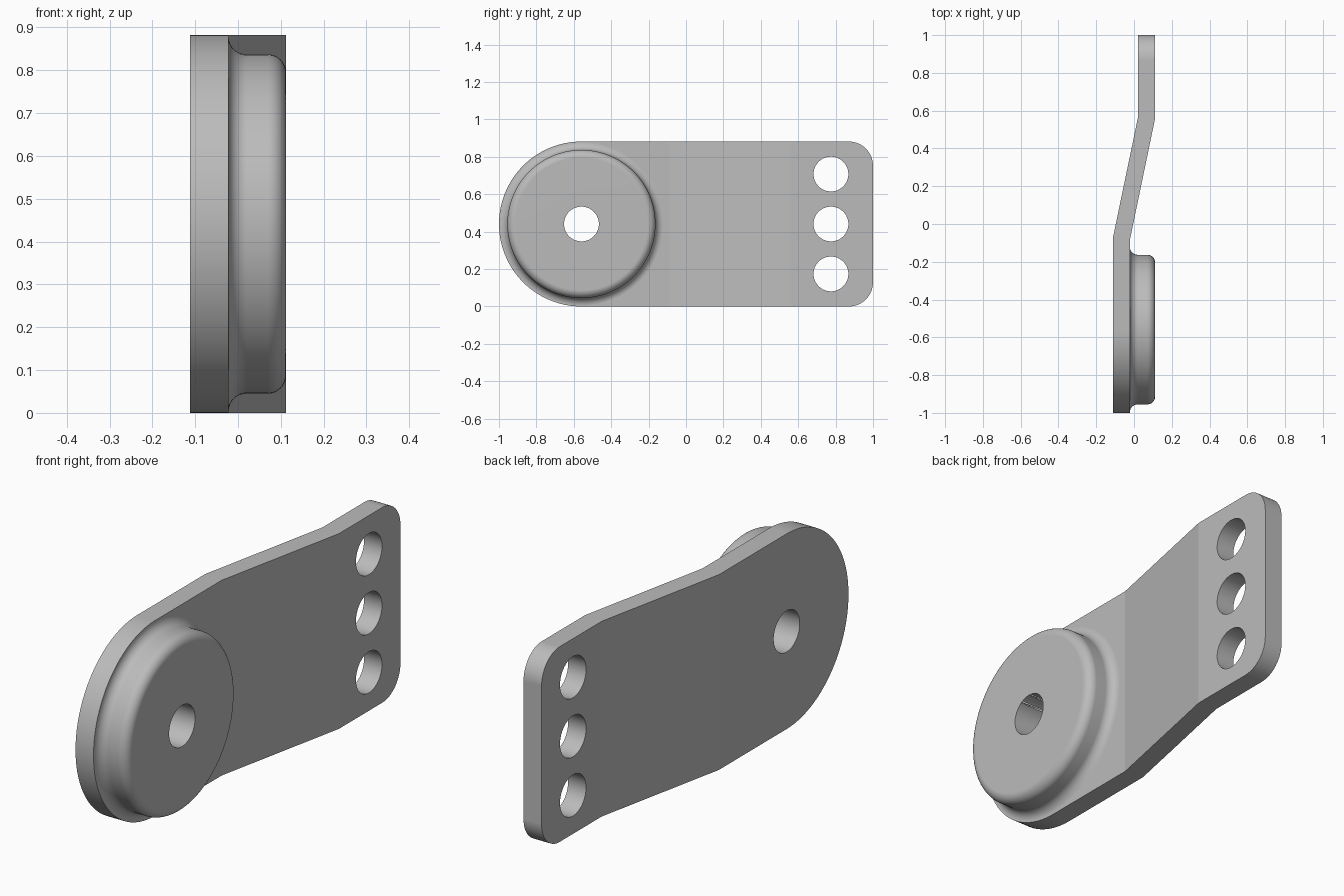
import bpy, bmesh
from math import pi, sin, cos, radians
from mathutils import Vector, Matrix

if "Cube" in bpy.data.objects:
    bpy.data.objects.remove(bpy.data.objects["Cube"], do_unlink=True)

HEIGHT = 0.882
R = HEIGHT / 2            # rounded end radius
PIVOT_Y = -1 + R          # centre of rounded end
FACE_X = -0.022           # boss side of the plate
TOP_X = 0.112             # outer face of the boss
HOLE_R = 0.093

steel = bpy.data.materials.new("plain grey")
steel.use_nodes = True
steel.diffuse_color = (0.5, 0.5, 0.5, 1)
steel.node_tree.nodes["Principled BSDF"].inputs["Base Color"].default_value = (0.5, 0.5, 0.5, 1)


def arc(cx, cy, r, start, end, n):
    """Points on an arc, angles in degrees."""
    angles = [radians(start + (end - start) * i / n) for i in range(n + 1)]
    return [(cx + r * cos(a), cy + r * sin(a)) for a in angles]


def make_object(name, bm):
    bmesh.ops.remove_doubles(bm, verts=bm.verts, dist=1e-5)
    bmesh.ops.recalc_face_normals(bm, faces=bm.faces)
    mesh = bpy.data.meshes.new(name)
    bm.to_mesh(mesh)
    bm.free()
    mesh.materials.append(steel)
    ob = bpy.data.objects.new(name, mesh)
    bpy.context.collection.objects.link(ob)
    return ob


def prism(name, points, depth):
    """Extrude a closed loop of 3D points along a vector."""
    bm = bmesh.new()
    face = bm.faces.new([bm.verts.new(p) for p in points])
    out = bmesh.ops.extrude_face_region(bm, geom=[face], use_keep_orig=True)
    moved = [g for g in out["geom"] if isinstance(g, bmesh.types.BMVert)]
    bmesh.ops.translate(bm, verts=moved, vec=Vector(depth))
    return make_object(name, bm)


def boolean(target, tool, operation):
    mod = target.modifiers.new(operation.lower(), "BOOLEAN")
    mod.object, mod.operation, mod.solver = tool, operation, "EXACT"
    bpy.ops.object.select_all(action="DESELECT")
    bpy.context.view_layer.objects.active = target
    target.select_set(True)
    bpy.ops.object.modifier_apply(modifier=mod.name)
    bpy.data.objects.remove(tool, do_unlink=True)


# Joggled plate: bent strip trimmed to the side outline
bend = [(-0.112, -1.1), (-0.112, -0.075), (0.022, 0.57), (0.022, 1.1),
        (TOP_X, 1.1), (TOP_X, 0.56), (FACE_X, -0.085), (FACE_X, -1.1)]
plate = prism("bracket_plate", [(x, y, -0.1) for x, y in bend], (0, 0, HEIGHT + 0.2))
CORNER = 0.13
outline = (arc(PIVOT_Y, R, R, 90, 270, 64)
           + arc(1 - CORNER, CORNER, CORNER, -90, 0, 16)
           + arc(1 - CORNER, HEIGHT - CORNER, CORNER, 0, 90, 16))
trim = prism("outline_cutter", [(-0.3, y, z) for y, z in outline], (0.6, 0, 0))
boolean(plate, trim, "INTERSECT")

# Round boss: lathed profile with a base fillet and a rounded rim
BOSS_R, FILLET = 0.396, 0.042
profile = [(0, FACE_X - 0.03), (R - 0.004, FACE_X - 0.03)]
profile += arc(BOSS_R + FILLET, FACE_X + FILLET, FILLET, 270, 180, 12)
profile += arc(BOSS_R - FILLET, TOP_X - FILLET, FILLET, 0, 90, 12)
profile += [(0, TOP_X)]
bm = bmesh.new()
verts = [bm.verts.new((x, PIVOT_Y + r, R)) for r, x in profile]
edges = [bm.edges.new(pair) for pair in zip(verts, verts[1:])]
bmesh.ops.spin(bm, geom=verts + edges, cent=(0, PIVOT_Y, R), axis=(1, 0, 0),
               angle=2 * pi, steps=128)
boss = make_object("round_boss", bm)
boolean(plate, boss, "UNION")

# Pivot hole and the row of three mounting holes
for y, z in [(PIVOT_Y, R)] + [(0.775, R + k * 0.267) for k in (-1, 0, 1)]:
    ring = arc(y, z, HOLE_R, 0, 360, 64)[:-1]
    drill = prism("hole_cutter", [(-0.3, a, b) for a, b in ring], (0.6, 0, 0))
    boolean(plate, drill, "DIFFERENCE")

# Smooth curves, crisp bends and rims
bpy.ops.object.shade_smooth_by_angle(angle=radians(10))
weighted = plate.modifiers.new("weighted_normals", "WEIGHTED_NORMAL")
weighted.keep_sharp = True
